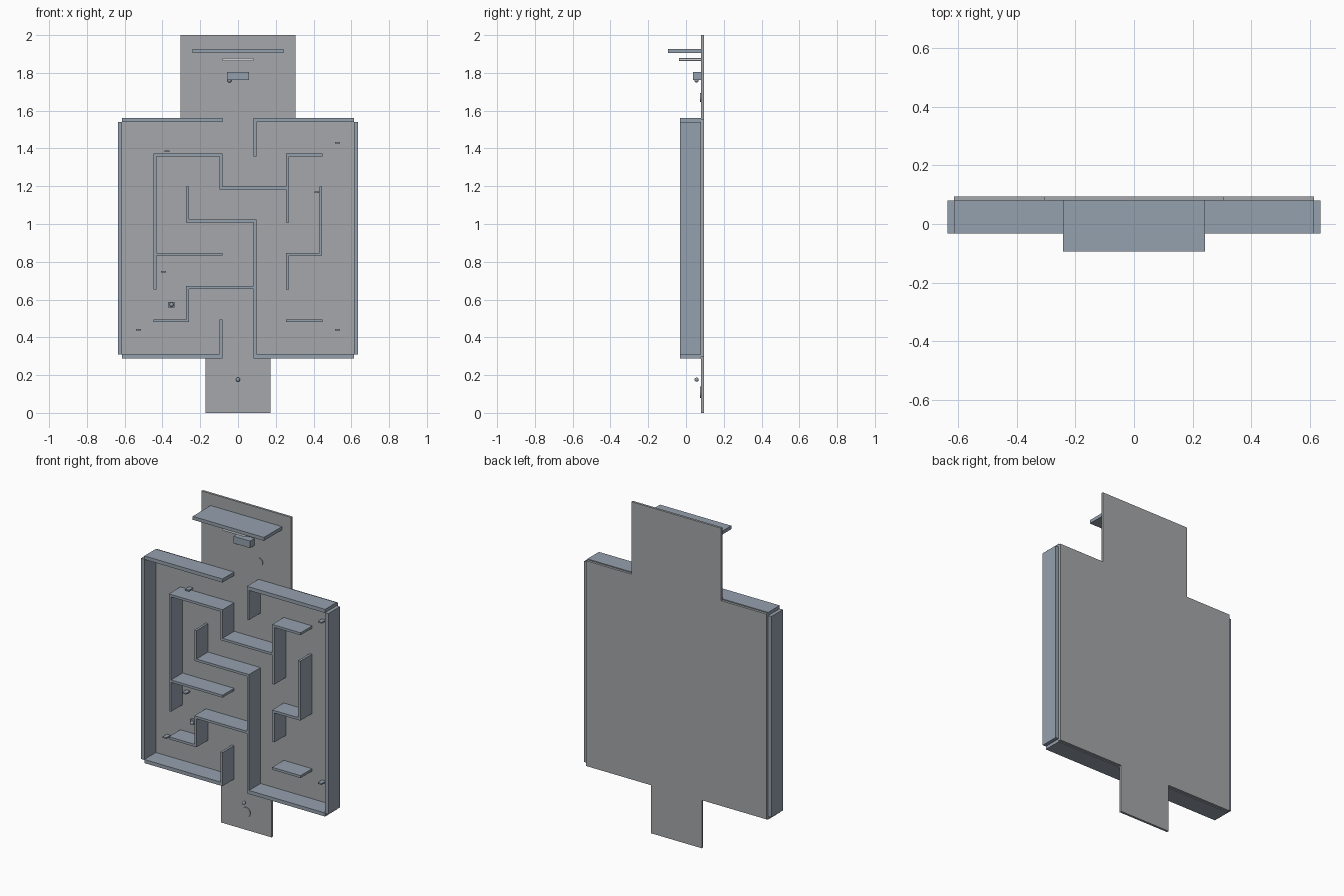
import bpy, bmesh, math

if "Cube" in bpy.data.objects:
    bpy.data.objects.remove(bpy.data.objects["Cube"])

FRONT, FACE, BACK = -0.032, 0.08, 0.094   # wall front, board face, board back


def material(name, rgb):
    m = bpy.data.materials.new(name)
    m.diffuse_color = (*rgb, 1)
    m.use_nodes = True
    m.node_tree.nodes["Principled BSDF"].inputs["Base Color"].default_value = m.diffuse_color
    return m


SLATE = material("slate grey", (0.30, 0.355, 0.42))
GREY = material("board grey", (0.38, 0.39, 0.405))
PALE = material("pale grey", (0.62, 0.64, 0.66))


def finish(name, bm, mat):
    me = bpy.data.meshes.new(name)
    bmesh.ops.recalc_face_normals(bm, faces=bm.faces)
    bm.to_mesh(me)
    bm.free()
    me.materials.append(mat)
    ob = bpy.data.objects.new(name, me)
    bpy.context.collection.objects.link(ob)
    return ob


def extrude(name, pts, y0, y1, mat):
    """Prism from an x-z outline between two depths."""
    bm = bmesh.new()
    a = [bm.verts.new((x, y0, z)) for x, z in pts]
    b = [bm.verts.new((x, y1, z)) for x, z in pts]
    bm.faces.new(a)
    bm.faces.new(b[::-1])
    n = len(pts)
    for i in range(n):
        j = (i + 1) % n
        bm.faces.new((a[i], b[i], b[j], a[j]))
    return finish(name, bm, mat)


def box(name, x0, x1, z0, z1, y0=FRONT, y1=FACE, mat=SLATE):
    return extrude(name, [(x0, z0), (x1, z0), (x1, z1), (x0, z1)], y0, y1, mat)


def ball(name, x, y, z, r):
    bm = bmesh.new()
    bmesh.ops.create_uvsphere(bm, u_segments=24, v_segments=12, radius=r)
    bmesh.ops.translate(bm, verts=bm.verts, vec=(x, y, z))
    for f in bm.faces:
        f.smooth = True
    return finish(name, bm, SLATE)


def circle(x, z, r, n=24, start=0.0, sweep=2 * math.pi):
    return [(x + r * math.cos(start + sweep * i / n),
             z + r * math.sin(start + sweep * i / n)) for i in range(n)]


# Back board with entry and exit tabs
extrude("back_board", [(-0.173, 0), (0.172, 0), (0.172, 0.295), (0.614, 0.295),
                       (0.614, 1.555), (0.305, 1.555), (0.305, 2), (-0.305, 2),
                       (-0.305, 1.555), (-0.614, 1.555), (-0.614, 0.295),
                       (-0.173, 0.295)], FACE, BACK, GREY)

# Outer frame, mirrored left and right, with gaps at top and bottom
for s, side in ((-1, "left"), (1, "right")):
    for z, end in ((0.30, "bottom"), (1.55, "top")):
        x0, x1 = sorted((s * 0.083, s * 0.614))
        box(f"frame_{end}_{side}", x0, x1, z - 0.011, z + 0.011)
    x0, x1 = sorted((s * 0.614, s * 0.636))
    box(f"frame_side_{side}", x0, x1, 0.308, 1.541)

# Maze walls as centre-line paths
T = 0.0075
paths = [
    [(0.09, 1.54), (0.09, 1.365)],
    [(-0.44, 0.66), (-0.44, 1.365), (-0.09, 1.365), (-0.09, 1.19), (0.262, 1.19)],
    [(0.262, 1.015), (0.262, 1.365), (0.44, 1.365)],
    [(-0.267, 1.19), (-0.267, 1.015), (0.09, 1.015), (0.09, 0.31)],
    [(-0.44, 0.84), (-0.09, 0.84)],
    [(0.09, 0.663), (-0.267, 0.663), (-0.267, 0.488), (-0.44, 0.488)],
    [(-0.09, 0.31), (-0.09, 0.488)],
    [(0.262, 0.488), (0.44, 0.488)],
    [(0.438, 1.19), (0.438, 0.84), (0.262, 0.84), (0.262, 0.66)],
]
for i, p in enumerate(paths):
    for j, ((ax, az), (bx, bz)) in enumerate(zip(p, p[1:])):
        box(f"maze_wall_{i}_{j}", min(ax, bx) - T, max(ax, bx) + T,
            min(az, bz) - T, max(az, bz) + T)

# Small ledges on the board
for i, (x, z) in enumerate([(-0.375, 1.386), (0.527, 1.43), (0.417, 1.167),
                            (-0.394, 0.748), (-0.527, 0.44), (0.527, 0.44)]):
    box(f"ledge_{i}", x - 0.013, x + 0.013, z - 0.004, z + 0.004, 0.04)

# Canopy, rounded shelf and small block near the top
box("canopy", -0.242, 0.242, 1.906, 1.927, -0.094)
shelf = (circle(0.075, 1.87, 0.008, 8, -math.pi / 2, math.pi) + [(0.075, 1.878)]
         + circle(-0.075, 1.87, 0.008, 8, math.pi / 2, math.pi) + [(-0.075, 1.862)])
extrude("rounded_shelf", shelf, -0.037, FACE, PALE)
box("dispenser_block", -0.057, 0.057, 1.762, 1.805, 0.036)

# Balls and the small square stand
ball("ball_top", -0.045, 0.056, 1.76, 0.011)
ball("ball_bottom", 0, 0.056, 0.176, 0.011)
box("ball_stand", -0.37, -0.335, 0.557, 0.587, 0.065)
ball("ball_middle", -0.352, 0.056, 0.573, 0.011)

# Thin round pads on the tabs
for name, x, z, r in (("pad_bottom", 0, 0.11, 0.03), ("pad_top", 0.09, 1.67, 0.024)):
    extrude(name, circle(x, z, r), 0.075, FACE, GREY)
